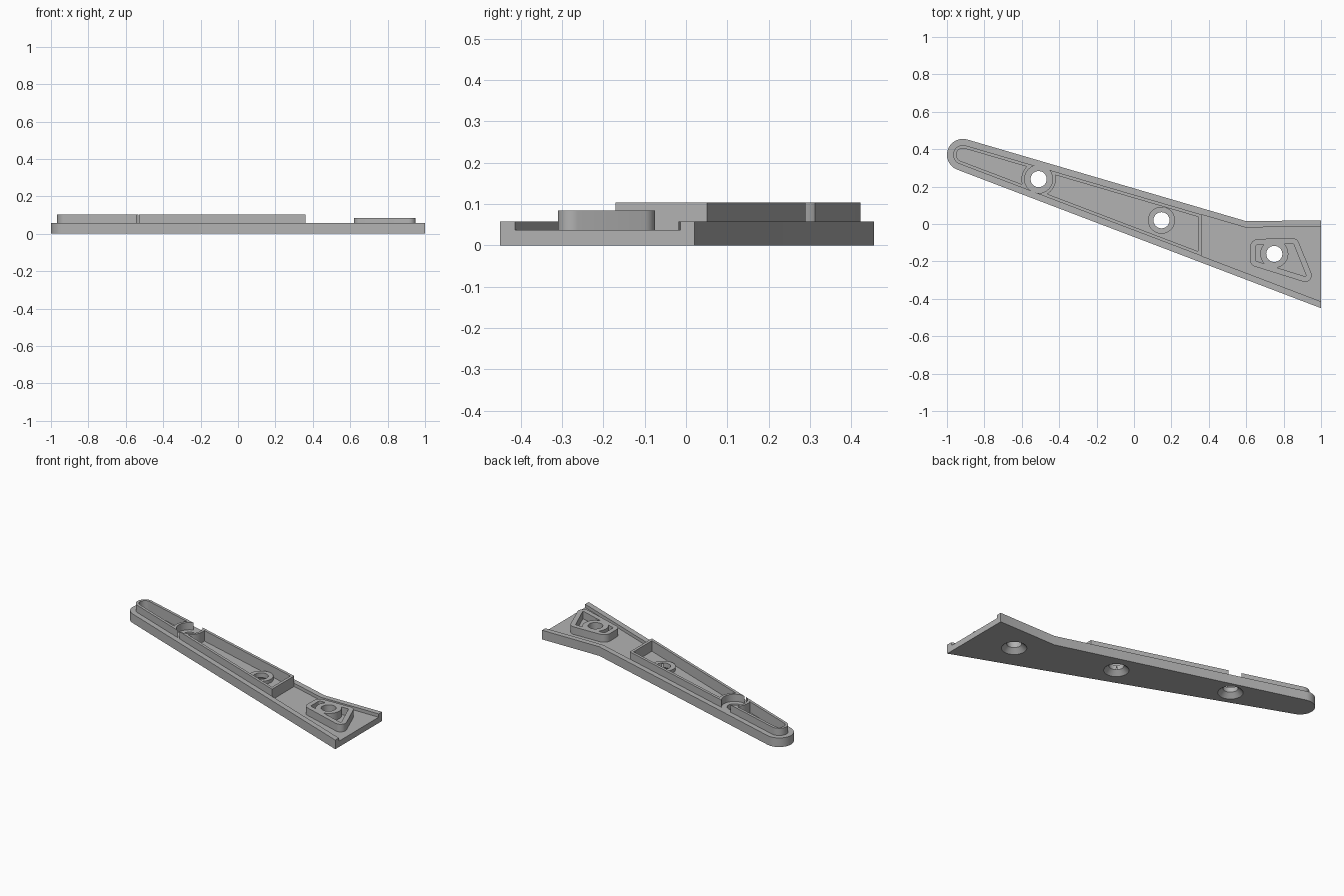
import bpy, bmesh, math
from mathutils import Vector, geometry

if "Cube" in bpy.data.objects:
    bpy.data.objects.remove(bpy.data.objects["Cube"], do_unlink=True)

RIM, FLOOR, WALL_TOP, BOSS_TOP = 0.058, 0.037, 0.104, 0.085
HOLES = [(-0.51, 0.24), (0.147, 0.02), (0.75, -0.16)]
TRAY_END = 0.36

grey = bpy.data.materials.new("plain grey")
grey.use_nodes = True
grey.diffuse_color = (0.45, 0.45, 0.45, 1)
grey.node_tree.nodes["Principled BSDF"].inputs["Base Color"].default_value = grey.diffuse_color


def circle(c, r, a0=0, a1=360, n=48):
    full = a1 - a0 == 360
    steps = [math.radians(a0 + (a1 - a0) * i / n) for i in range(n if full else n + 1)]
    return [(c[0] + r * math.cos(a), c[1] + r * math.sin(a)) for a in steps]


def rect(x0, x1):
    return [(x0, -1), (x1, -1), (x1, 1), (x0, 1)]


def prism(name, pts, z0, z1):
    bm = bmesh.new()
    face = bm.faces.new([bm.verts.new((x, y, z0)) for x, y in pts])
    ext = bmesh.ops.extrude_face_region(bm, geom=[face])["geom"]
    for v in ext:
        if isinstance(v, bmesh.types.BMVert):
            v.co.z = z1
    bmesh.ops.recalc_face_normals(bm, faces=bm.faces)
    me = bpy.data.meshes.new(name)
    bm.to_mesh(me)
    bm.free()
    me.materials.append(grey)
    ob = bpy.data.objects.new(name, me)
    bpy.context.collection.objects.link(ob)
    return ob


def combine(ob, tool, op="DIFFERENCE"):
    """Apply a boolean and discard the tool."""
    mod = ob.modifiers.new("cut", "BOOLEAN")
    mod.object, mod.operation, mod.solver = tool, op, "EXACT"
    bpy.context.view_layer.update()
    deps = bpy.context.evaluated_depsgraph_get()
    me = bpy.data.meshes.new_from_object(ob.evaluated_get(deps))
    ob.modifiers.clear()
    ob.data = me
    bpy.data.objects.remove(tool, do_unlink=True)


def inset(pts, d):
    """Offset a counter-clockwise outline inwards."""
    out = []
    for i, p in enumerate(pts):
        a, b, c = Vector(pts[i - 1]), Vector(p), Vector(pts[(i + 1) % len(pts)])
        u, v = (b - a).normalized(), (c - b).normalized()
        n1, n2 = Vector((-u.y, u.x)), Vector((-v.y, v.x))
        q = b + (n1 + n2) * d / (1 + n1.dot(n2))
        out.append((q.x, q.y))
    return out


def arm_outline(x):
    """Rounded tip, straight long edges, flared end stopping at x."""
    arc = circle((-0.915, 0.37), 0.085, 73.7, 249.2, 24)
    return arc + [(x, -0.45 - 0.379 * (x - 1)), (x, 0.02 + 0.0125 * (x - 1)), (0.6, 0.015)]


def rounded(corners, shrink=0):
    pts = [p for x, y, r in corners for p in circle((x, y), r - shrink, n=32)]
    return [pts[i] for i in geometry.convex_hull_2d([Vector(p) for p in pts])]


# Base plate with the recessed floor of the flared end
arm = prism("bracket_arm", arm_outline(1), 0, RIM)
long_arm = arm_outline(1.1)
channel = prism("channel_cutter", inset(long_arm, 0.0335), FLOOR, 0.3)
combine(channel, prism("channel_limit", rect(-2, TRAY_END - 0.005), -1, 1))
combine(arm, channel)

# Raised tray block, parted around the first screw hole
tray = prism("tray_block", inset(long_arm, 0.033), 0.02, WALL_TOP)
combine(tray, prism("tray_limit", rect(TRAY_END, 2), -1, 1))
combine(arm, tray, "UNION")
combine(arm, prism("screw_clearance", circle(HOLES[0], 0.075), RIM, 0.3))

# Hollow the tray into two thin-walled pockets
pocket = prism("pocket_cutter", inset(long_arm, 0.05), FLOOR, 0.3)
combine(pocket, prism("pocket_limit", rect(TRAY_END - 0.018, 2), -1, 1))
combine(pocket, prism("pocket_gap", circle(HOLES[0], 0.092), -1, 1))
combine(arm, pocket)

# Round screw boss inside the tray
combine(arm, prism("screw_boss", circle(HOLES[1], 0.072), 0.02, RIM), "UNION")

# Rounded locating boss on the flared end, hollowed around its screw hole
corners = [(0.665, -0.125, 0.045), (0.845, -0.115, 0.04),
           (0.915, -0.275, 0.035), (0.66, -0.19, 0.04)]
combine(arm, prism("locating_boss", rounded(corners), 0.02, BOSS_TOP), "UNION")
hollow = prism("hollow_cutter", rounded(corners, 0.03), FLOOR, 0.3)
combine(hollow, prism("hollow_core", circle(HOLES[2], 0.075), -1, 1))
combine(arm, hollow)

# Through holes, countersunk from below
for h in HOLES:
    combine(arm, prism("hole_cutter", circle(h, 0.043), -0.1, 0.3))
    sink = prism("countersink", circle(h, 0.073), -0.001, 0.03)
    for v in sink.data.vertices:
        if v.co.z > 0:
            v.co.x = h[0] + (v.co.x - h[0]) * 0.57
            v.co.y = h[1] + (v.co.y - h[1]) * 0.57
    combine(arm, sink)

bpy.ops.object.select_all(action="DESELECT")
arm.select_set(True)
bpy.context.view_layer.objects.active = arm
bpy.ops.object.shade_smooth_by_angle(angle=math.radians(25))
